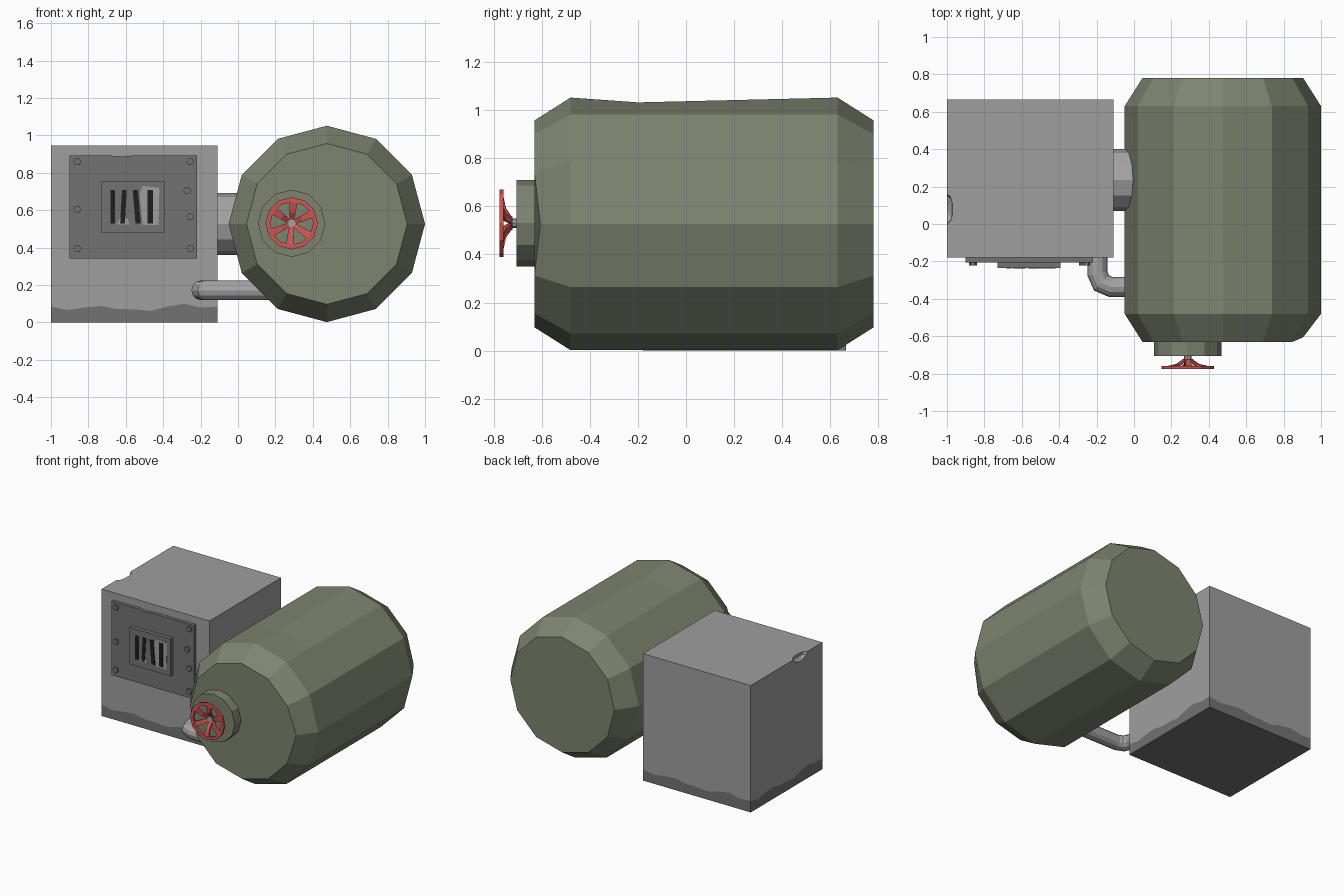
import bpy, bmesh, math
from mathutils import Vector

if "Cube" in bpy.data.objects:
    bpy.data.objects.remove(bpy.data.objects["Cube"])


def mat(name, r, g, b):
    m = bpy.data.materials.new(name)
    m.diffuse_color = (r, g, b, 1)
    m.use_nodes = True
    m.node_tree.nodes["Principled BSDF"].inputs["Base Color"].default_value = m.diffuse_color
    return m


GREEN = mat("olive green", 0.205, 0.23, 0.162)
GREY = mat("light grey", 0.345, 0.345, 0.345)
DARK = mat("dark grey", 0.17, 0.17, 0.17)
STEEL = mat("steel", 0.37, 0.37, 0.38)
RED = mat("valve red", 0.6, 0.095, 0.09)
BLACK = mat("black", 0.013, 0.013, 0.013)


def finish(bm, name, *mats):
    bmesh.ops.recalc_face_normals(bm, faces=bm.faces[:])
    me = bpy.data.meshes.new(name)
    bm.to_mesh(me)
    bm.free()
    ob = bpy.data.objects.new(name, me)
    bpy.context.collection.objects.link(ob)
    for m in mats:
        me.materials.append(m)
    return ob


def lathe_bm(profile, n, cx, cz, closed=False):
    """Rings of (radius, y) around a y axis; capped, or closed into a loop."""
    bm = bmesh.new()
    rings = [[bm.verts.new((cx + r * math.cos(2 * math.pi * i / n), y,
                            cz + r * math.sin(2 * math.pi * i / n)))
              for i in range(n)] for r, y in profile]
    pairs = list(zip(rings, rings[1:]))
    if closed:
        pairs.append((rings[-1], rings[0]))
    else:
        bm.faces.new(rings[0])
        bm.faces.new(rings[-1])
    for a, b in pairs:
        for i in range(n):
            j = (i + 1) % n
            bm.faces.new((a[i], a[j], b[j], b[i]))
    return bm, rings


def prism(name, pts, y0, y1, m):
    """Extrude an x-z outline from y0 to y1."""
    bm = bmesh.new()
    f = bm.faces.new([bm.verts.new((x, y0, z)) for x, z in pts])
    new = bmesh.ops.extrude_face_region(bm, geom=[f])["geom"]
    vs = [v for v in new if isinstance(v, bmesh.types.BMVert)]
    bmesh.ops.translate(bm, verts=vs, vec=(0, y1 - y0, 0))
    return finish(bm, name, m)


def plate(name, x0, x1, z0, z1, y0, y1, m, slant=0):
    return prism(name, [(x0 + slant, z0), (x1 + slant, z0), (x1, z1), (x0, z1)], y0, y1, m)


# Tank with chamfered ends and small dents on top and at the front rim
bm, rings = lathe_bm([(0.43, -0.63), (0.525, -0.48), (0.525, -0.2), (0.525, 0.63), (0.43, 0.78)],
                     12, 0.475, 0.527)
rings[2][3].co.z -= 0.02
rings[0][0].co.y += 0.025
finish(bm, "tank", GREEN)

# Outlet boss, stem and handwheel
VX, VZ = 0.287, 0.53
finish(lathe_bm([(0.18, -0.6), (0.18, -0.705)], 12, VX, VZ)[0], "valve_boss", GREEN)
finish(lathe_bm([(0.02, -0.69), (0.02, -0.738)], 8, VX, VZ)[0], "valve_stem", STEEL)
finish(lathe_bm([(0.14, -0.775), (0.14, -0.758), (0.115, -0.758), (0.115, -0.775)],
                12, VX, VZ, True)[0], "wheel_rim", RED)
finish(lathe_bm([(0.028, -0.722), (0.028, -0.734)], 8, VX, VZ)[0], "wheel_hub", RED)
bm = bmesh.new()
for k in range(6):
    a = math.radians(25 + 60 * k)
    u = Vector((math.cos(a), 0, math.sin(a)))
    w = Vector((-math.sin(a), 0, math.cos(a)))
    prev = None
    for r, y, h in [(0.022, -0.722, 0.012), (0.06, -0.748, 0.016), (0.122, -0.762, 0.022)]:
        c = Vector((VX, y, VZ)) + u * r
        cur = [bm.verts.new(c + w * s * h + Vector((0, d, 0)))
               for s, d in [(-1, 0), (1, 0), (1, -0.012), (-1, -0.012)]]
        if prev:
            for i in range(4):
                j = (i + 1) % 4
                bm.faces.new((prev[i], prev[j], cur[j], cur[i]))
        else:
            bm.faces.new(cur)
        prev = cur
    bm.faces.new(prev)
finish(bm, "wheel_spokes", RED)

# Cabinet with a wavy grime band round its foot
corners = [(-1, -0.18), (-0.11, -0.18), (-0.11, 0.665), (-1, 0.665)]
N = 10
ring = []
for i, (x0, y0) in enumerate(corners):
    x1, y1 = corners[(i + 1) % 4]
    ring += [(x0 + (x1 - x0) * t / N, y0 + (y1 - y0) * t / N) for t in range(N)]
waves = [0.085, 0.067, 0.08, 0.088, 0.072, 0.07, 0.062, 0.085, 0.1, 0.08]
bm = bmesh.new()
low = [bm.verts.new((x, y, 0)) for x, y in ring]
mid = [bm.verts.new((x, y, waves[i % N])) for i, (x, y) in enumerate(ring)]
top = [bm.verts.new((x, y, 0.947)) for x, y in ring]
bm.faces.new(low).material_index = 1
bm.faces.new(top)
for i in range(len(ring)):
    j = (i + 1) % len(ring)
    bm.faces.new((low[i], low[j], mid[j], mid[i])).material_index = 1
    bm.faces.new((mid[i], mid[j], top[j], top[i]))
cabinet = finish(bm, "cabinet", GREY, DARK)

# Chip in the cabinet's upper left edge
bm = bmesh.new()
bmesh.ops.create_icosphere(bm, subdivisions=1, radius=1)
for v in bm.verts:
    v.co = Vector((-1.003 + v.co.x * 0.04, 0.08 + v.co.y * 0.1, 0.95 + v.co.z * 0.05))
cutter = finish(bm, "chip_cutter", GREY)
cutter.hide_render = True
mod = cabinet.modifiers.new("chip", "BOOLEAN")
mod.operation = "DIFFERENCE"
mod.object = cutter
bpy.context.view_layer.objects.active = cabinet
bpy.ops.object.modifier_apply(modifier="chip")
bpy.data.objects.remove(cutter)

# Front panel (nicked top edge), bolts and vent
prism("front_panel", [(-0.9, 0.342), (-0.22, 0.342), (-0.22, 0.893), (-0.56, 0.893),
                      (-0.62, 0.886), (-0.69, 0.893), (-0.9, 0.893)], -0.17, -0.205, DARK)
for x, z in [(-0.86, 0.86), (-0.86, 0.605), (-0.86, 0.395), (-0.255, 0.86),
             (-0.272, 0.705), (-0.255, 0.565), (-0.255, 0.395)]:
    finish(lathe_bm([(0.021, -0.2), (0.021, -0.222)], 6, x, z)[0], "panel_bolt", DARK)
plate("vent_plate", -0.73, -0.392, 0.48, 0.755, -0.2, -0.235, DARK)
for x0, x1, s in [(-0.682, -0.658, 0), (-0.62, -0.595, -0.01),
                  (-0.563, -0.535, 0.015), (-0.485, -0.455, 0)]:
    plate("vent_slot", x0, x1, 0.53, 0.708, -0.23, -0.239, BLACK, s)

# Worn bare patches on the vent
prism("worn_patch", [(-0.51, 0.52), (-0.425, 0.52), (-0.42, 0.72), (-0.51, 0.73), (-0.525, 0.69)],
      -0.23, -0.237, GREY)
prism("worn_streak", [(-0.65, 0.525), (-0.58, 0.525), (-0.59, 0.555), (-0.63, 0.56)],
      -0.23, -0.237, GREY)


# Pipes joining cabinet and tank
def pipe(name, pts, radius, sides):
    """Sweep a round section along a flat path, mitred at its bends."""
    bm = bmesh.new()
    P = [Vector(p) for p in pts]
    prev = None
    for i, p in enumerate(P):
        d0 = (p - P[i - 1]).normalized() if i else (P[1] - p).normalized()
        d1 = (P[i + 1] - p).normalized() if i + 1 < len(P) else d0
        t = (d0 + d1).normalized()
        side = t.cross(Vector((0, 0, 1))) / t.dot(d0)
        cur = []
        for k in range(sides):
            a = 2 * math.pi * k / sides
            cur.append(bm.verts.new(p + side * radius * math.cos(a)
                                    + Vector((0, 0, radius * math.sin(a)))))
        if prev:
            for k in range(sides):
                j = (k + 1) % sides
                bm.faces.new((prev[k], prev[j], cur[j], cur[k]))
        else:
            bm.faces.new(cur)
        prev = cur
    bm.faces.new(prev)
    return finish(bm, name, STEEL)


pipe("main_pipe", [(-0.13, 0.235, 0.527), (0.06, 0.235, 0.527)], 0.166, 12)
pipe("drain_pipe", [(-0.196, -0.16, 0.172), (-0.196, -0.265, 0.172), (-0.174, -0.315, 0.172),
                    (-0.125, -0.336, 0.172), (0.25, -0.336, 0.172)], 0.053, 12)
